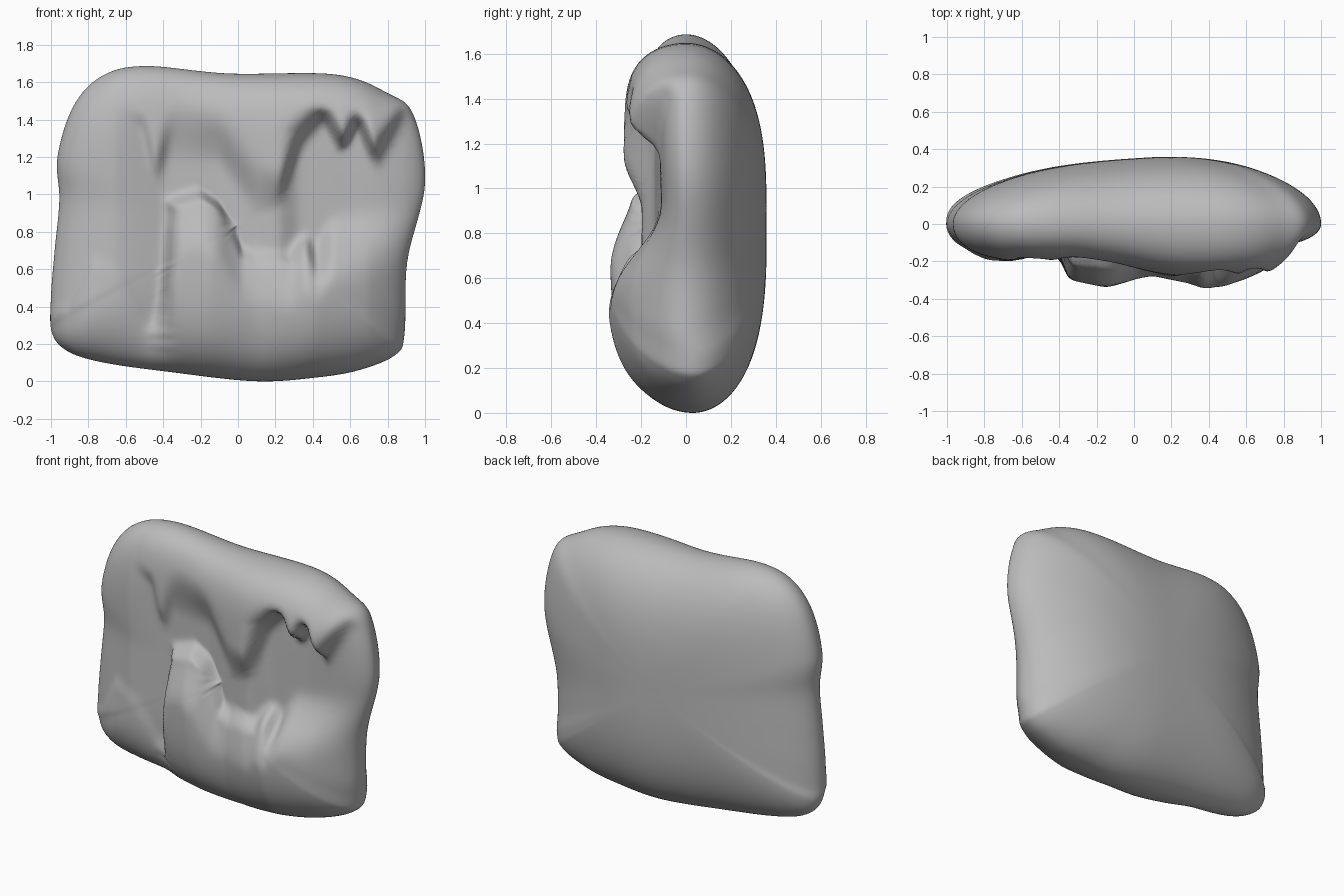
import bpy
import bmesh
import math
from mathutils import Vector

if "Cube" in bpy.data.objects:
    bpy.data.objects.remove(bpy.data.objects["Cube"], do_unlink=True)

STEPS, RINGS = 8, 64
CENTRE = Vector((0.0, 0.84))

# Slab outline (x, z)
OUTLINE = [(1, 1.06), (.94, 1.42), (.8, 1.54), (.52, 1.64), (-.05, 1.645), (-.5, 1.685),
           (-.73, 1.63), (-.88, 1.47), (-.965, 1.2), (-.955, .97), (-.98, .7), (-1, .45),
           (-.995, .26), (-.91, .16), (-.72, .1), (-.37, .05), (.09, 0), (.42, .02),
           (.65, .06), (.84, .14), (.89, .25), (.905, .64)]
# Lower edge of the hanging rock, with its pointed drips (x, z)
DRIPS = [(-.66, 1.45), (-.5, 1.36), (-.44, 1.08), (-.37, 1.27), (-.1, 1.25), (.1, .97),
         (.23, .97), (.32, 1.28), (.46, 1.43), (.56, 1.24), (.64, 1.4), (.73, 1.18), (.88, 1.42)]
DRIP_SOFTNESS = [(-.45, .1), (-.34, .35), (.1, .3), (.3, .2), (.46, .1)]
# Upper edge of the lower mounds (x, z)
MOUNDS = [(-.9, .42), (-.77, .68), (-.62, .6), (-.45, .3), (-.41, .35), (-.35, .99), (-.2, 1.03),
          (-.1, .97), (.02, .72), (.14, .72), (.28, .7), (.36, .8), (.42, .74), (.5, .9), (.9, .95)]
MOUND_SOFTNESS = [(0, .06), (.1, .12), (.36, .08), (.5, .4)]
# Depth of each layer across the width (x, depth)
WALL_DEPTH = [(-.66, .21), (-.4, .13), (-.1, .13), (.1, .19), (.22, .2), (.32, .14), (.6, .12), (.9, .14)]
HANG_DEPTH = [(-.8, .21), (-.3, .19), (0, .24), (.2, .28), (.7, .29), (1, .2)]
MOUND_DEPTH = [(-.8, .25), (-.5, .2), (-.35, .3), (-.15, .34), (.1, .29), (.4, .365), (.7, .31), (1, .2)]
BACK_DEPTH = [(-1, .25), (-.7, .29), (-.2, .34), (.4, .375), (1, .3)]


def along(points, x):
    """Height of a polyline at x."""
    if x <= points[0][0]:
        return points[0][1]
    for (x0, h0), (x1, h1) in zip(points, points[1:]):
        if x <= x1:
            return h0 + (h1 - h0) * (x - x0) / (x1 - x0)
    return points[-1][1]


def blend(t):
    t = min(1, max(0, t))
    return t * t * (3 - 2 * t)


def rounded(points):
    """Smooth closed curve through the outline points."""
    pts = [Vector(p) for p in points]
    curve = []
    for i in range(len(pts)):
        a, b, c, d = (pts[(i + k) % len(pts)] for k in (-1, 0, 1, 2))
        for s in range(STEPS):
            t = s / STEPS
            curve.append(b + (c - a) * t / 2 + (a * 2 - b * 5 + c * 4 - d) * t * t / 2
                         + (b * 3 - a - c * 3 + d) * t ** 3 / 2)
    return curve


def front_depth(x, z):
    """Hollow wall, overhang above it and mounds below it."""
    wall = along(WALL_DEPTH, x)
    rise = z - along(DRIPS, x)
    hang = wall + (along(HANG_DEPTH, x) - wall) * blend(rise / along(DRIP_SOFTNESS, x) + .3)
    drop = along(MOUNDS, x) - z
    step = .5 * blend(drop / along(MOUND_SOFTNESS, x)) + .5 * blend(drop / .35)
    mound = wall + (along(MOUND_DEPTH, x) - wall) * step
    return max(hang, mound)


def back_depth(x):
    return sum(along(BACK_DEPTH, x + k / 10) for k in range(-3, 4)) / 7


def add_side(bm, rim, front):
    """Domed face of concentric loops running from the rim to the middle."""
    loops = [rim]
    for i in range(RINGS - 1, 0, -1):
        r = math.sin(math.pi / 2 * i / RINGS)
        loop = []
        for p in rim:
            x, z = CENTRE + (Vector((p.co.x, p.co.z)) - CENTRE) * r
            y = -front_depth(x, z) if front else back_depth(x)
            # The brow is fuller than the foot and the back
            power = 4 + 3 * blend((z - .9) / .5) if front else 3
            dome = math.sqrt(1 - r ** power)
            loop.append(bm.verts.new((x, p.co.y + (y - p.co.y) * dome, z)))
        loops.append(loop)
    n = len(rim)
    for outer, inner in zip(loops, loops[1:]):
        for k in range(n):
            j = (k + 1) % n
            bm.faces.new((outer[k], outer[j], inner[j], inner[k]))
    y = sum(v.co.y for v in loops[-1]) / n
    middle = bm.verts.new((CENTRE.x, y, CENTRE.y))
    for k in range(n):
        bm.faces.new((loops[-1][k], loops[-1][(k + 1) % n], middle))


# Grey stone
stone = bpy.data.materials.new("grey_stone")
stone.use_nodes = True
colour = (.5, .5, .5, 1)
stone.diffuse_color = colour
bsdf = stone.node_tree.nodes["Principled BSDF"]
bsdf.inputs["Base Color"].default_value = colour
bsdf.inputs["Roughness"].default_value = .8

# Rock slab: one shared rim, a carved front and a plain domed back
bm = bmesh.new()
rim = [bm.verts.new((p.x, .03 if p.y < .3 else 0, p.y)) for p in rounded(OUTLINE)]
add_side(bm, rim, True)
add_side(bm, rim, False)
bmesh.ops.recalc_face_normals(bm, faces=bm.faces)
for _ in range(4):
    bmesh.ops.smooth_vert(bm, verts=bm.verts, factor=.4, use_axis_y=True)
for face in bm.faces:
    face.smooth = True
low = min(v.co.z for v in bm.verts)
bmesh.ops.translate(bm, verts=bm.verts, vec=(0, 0, -low))
mesh = bpy.data.meshes.new("rock_slab")
bm.to_mesh(mesh)
bm.free()
mesh.materials.append(stone)
slab = bpy.data.objects.new("rock_slab", mesh)
bpy.context.collection.objects.link(slab)
